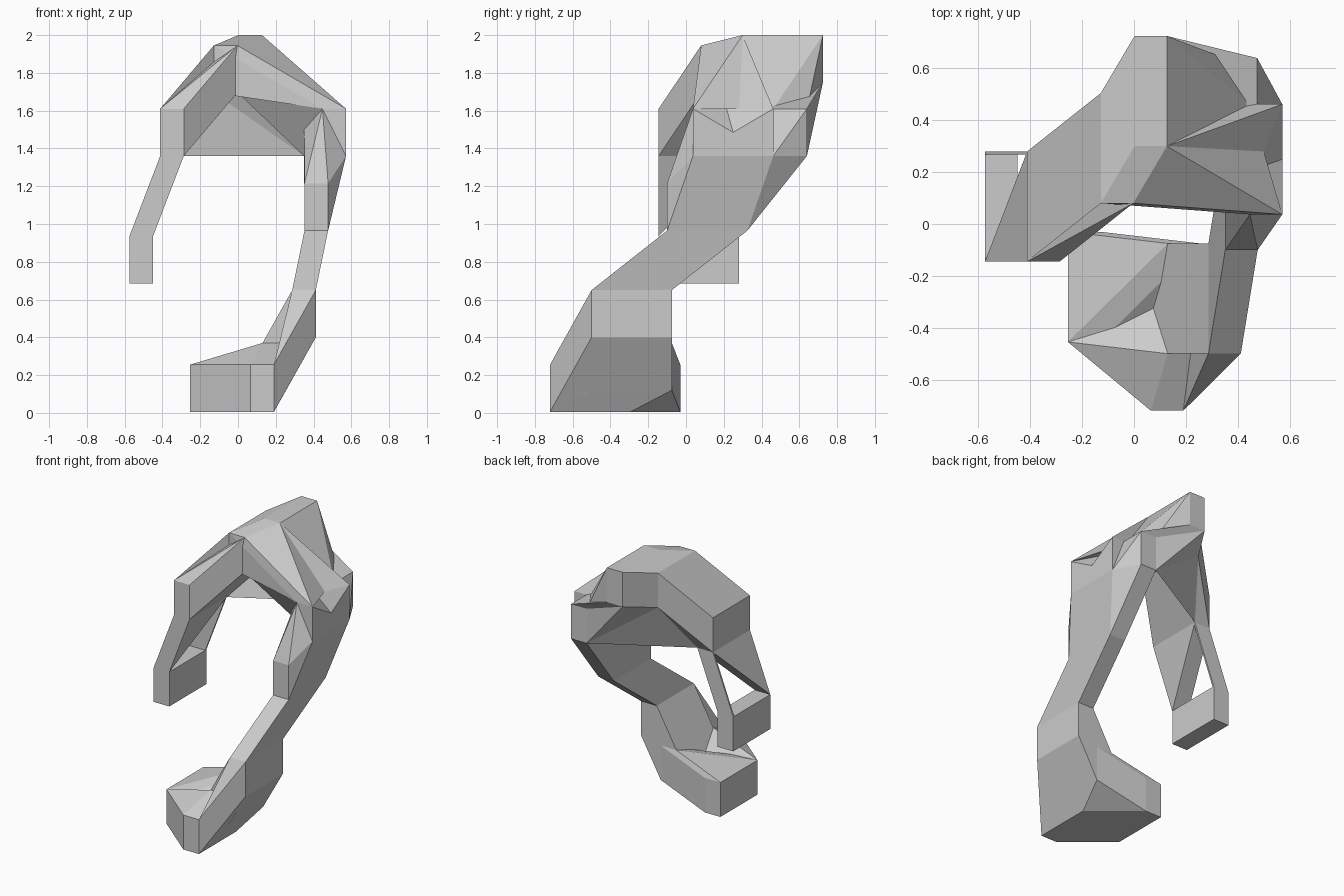
import bpy, bmesh
from mathutils import Vector

if "Cube" in bpy.data.objects:
    bpy.data.objects.remove(bpy.data.objects["Cube"])

W, D, H = 0.125, 0.425, 0.25   # size of the block that is swept along the path


def block(x, y, z):
    """Eight corners of the swept block, from its lowest corner."""
    return [Vector((x + a * W, y + b * D, z + c * H))
            for a in (0, 1) for b in (0, 1) for c in (0, 1)]


def side(pts, axis, sign):
    """The corners on one side of a block."""
    mid = sum(p[axis] for p in pts) / len(pts)
    return [p for p in pts if (p[axis] - mid) * sign > 0]


def finish(name, bm):
    me = bpy.data.meshes.new(name)
    bmesh.ops.recalc_face_normals(bm, faces=bm.faces[:])
    bm.to_mesh(me)
    bm.free()
    ob = bpy.data.objects.new(name, me)
    bpy.context.collection.objects.link(ob)
    return ob


def hull(name, *groups):
    """Convex solid wrapped around several groups of points."""
    bm = bmesh.new()
    for p in (p for g in groups for p in g):
        bm.verts.new(p)
    bmesh.ops.remove_doubles(bm, verts=bm.verts[:], dist=1e-4)
    r = bmesh.ops.convex_hull(bm, input=bm.verts[:])
    loose = {g for k in ("geom_interior", "geom_unused") for g in r[k]
             if isinstance(g, bmesh.types.BMVert)}
    bmesh.ops.delete(bm, geom=list(loose), context='VERTS')
    bmesh.ops.dissolve_limit(bm, angle_limit=0.01, verts=bm.verts[:], edges=bm.edges[:])
    return finish(name, bm)


X, Y, Z = 0, 1, 2
# Block stations along the twisting path
tip = block(-0.575, -0.145, 0.685)
left = block(-0.412, -0.145, 1.36)
crown = block(-0.128, 0.08, 1.695)
peak = block(0.002, 0.30, 1.75)
rear = block(0.35, 0.215, 1.36)
right = block(0.447, 0.037, 1.36)
waist = block(0.352, -0.10, 0.965)
knee = block(0.287, -0.50, 0.40)
ankle = block(0.13, -0.50, 0.12)
toe = block(0.065, -0.72, 0.005)
heel = block(-0.255, -0.455, 0.005)

# Foot: flat base with a shallow valley on top where it meets the ankle
hull("foot", toe, heel)
hull("foot_base", side(toe, Z, -1), heel, side(ankle, Z, -1))
hull("foot_back", heel, side(ankle, Y, 1), side(toe, Y, 1))
hull("foot_front", toe, side(ankle, Y, -1), side(side(heel, X, -1), Y, -1))
hull("foot_side", toe, ankle)

# Stem
hull("ankle", ankle, knee)
hull("lower_stem", side(toe, X, 1), knee)
hull("upper_stem", side(knee, Z, 1), side(waist, Z, -1))
hull("waist", waist, side(right, Z, -1), side(rear, Z, -1))
right_front, right_back = side(right, Y, -1), side(right, Y, 1)
hull("waist_front", side(side(waist, Z, 1), Y, -1), side(right_front, Z, -1),
     side(side(right_front, X, -1), Z, 1), side(side(rear, X, -1), Y, -1))

# Right shoulder, dented on its outer face
dent = side(side(side(rear, X, 1), Y, -1), Z, 1)
top_right = side(right, Z, 1)
hull("right_shoulder", rear, side(right, Z, -1), side(top_right, X, -1))
hull("right_shoulder_front", right_front, dent, side(right, Z, -1))
hull("right_shoulder_back", right_back, dent, side(right, Z, -1))

# Arch
peak_front = side(peak, Y, -1)
hull("arch_front", crown, side(top_right, X, -1), side(top_right, Y, -1), dent, peak_front)
hull("arch_side", peak_front, side(top_right, Y, 1), dent)
hull("arch_underside", side(crown, X, 1), side(top_right, X, -1), side(rear, Y, -1))
hull("arch_rear", peak, side(side(rear, Z, 1), X, -1), side(side(top_right, X, -1), Y, 1))
hull("arch_rear_ledge", side(peak, Z, -1), side(rear, Z, 1))
hull("arch_top", crown, peak)

# Left shoulder, with a small notch beside the crown
notch = [p for p in crown if p.x < -0.1 and p.y < 0.1 and p.z > 1.9]
hull("left_shoulder", left, [p for p in crown if p not in notch])
hull("left_shoulder_outer", side(left, X, -1), side(crown, X, -1))

# Hanging tip with an open triangle between its two struts
hull("tip", tip)
hull("tip_front_strut", side(left, Z, -1), side(side(tip, Z, 1), Y, -1))
back = side(side(left, Z, -1), Y, 1) + side(side(tip, Z, 1), Y, 1)
hull("tip_back_strut", back, [p - Vector((0, 0.012, 0)) for p in back])

# Back web under the arch
bm = bmesh.new()
base_l, outer_l, mid, top, ledge, base_r = [bm.verts.new(p) for p in (
    (-0.287, 0.28, 1.36), (-0.412, 0.28, 1.61), (-0.128, 0.505, 1.695),
    (0.002, 0.725, 1.75), (0.35, 0.64, 1.61), (0.35, 0.64, 1.36))]
for tri in ((base_l, mid, outer_l), (base_l, base_r, mid),
            (base_r, top, mid), (base_r, ledge, top)):
    bm.faces.new(tri)
finish("back_web", bm)
